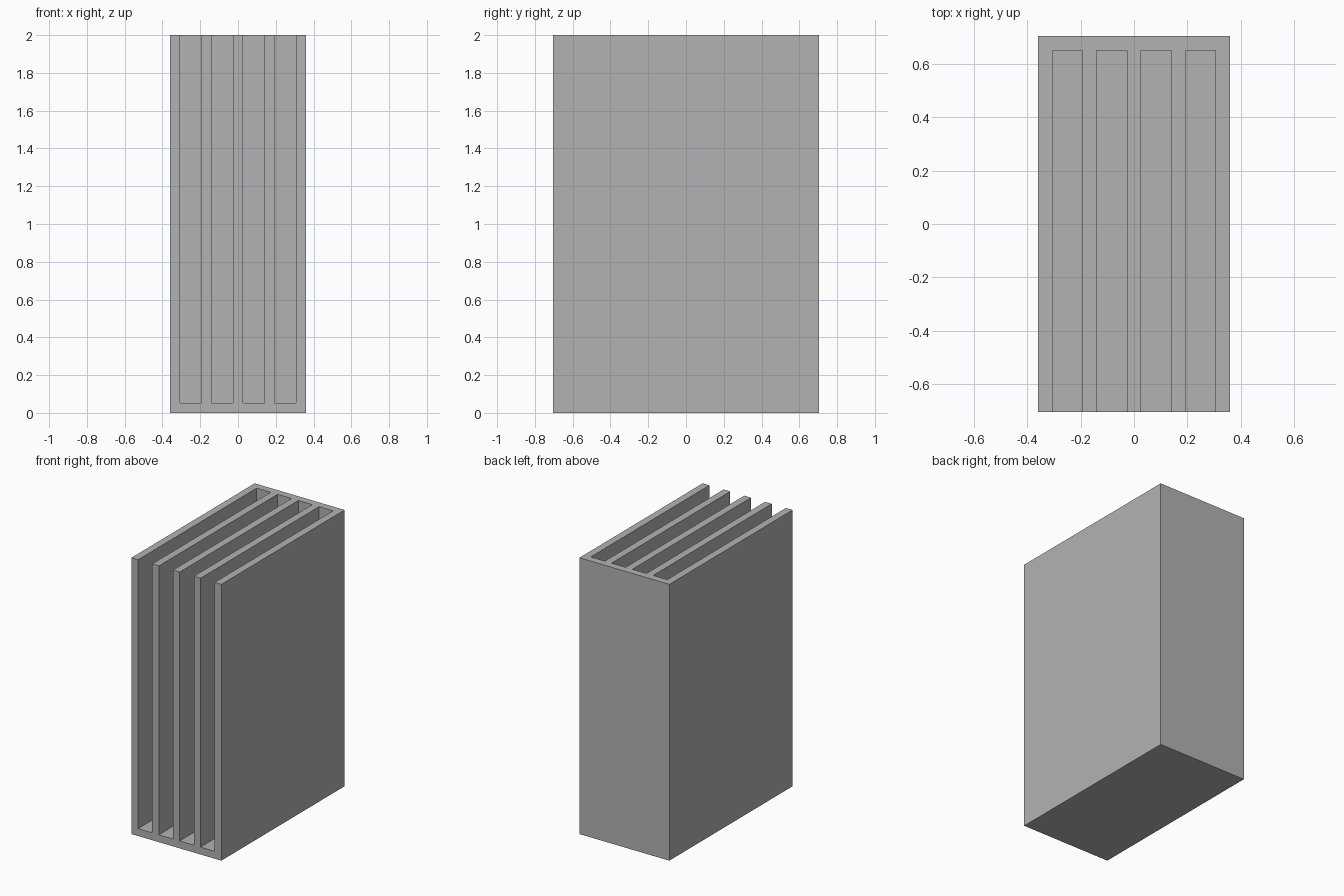
import bpy
from mathutils import Matrix, Vector
import bmesh

WIDTH, DEPTH, HEIGHT = 0.72, 1.41, 2.0
WALL = 0.0535
SLOTS = 4
SLOT_WIDTH = (WIDTH - WALL * (SLOTS + 1)) / SLOTS

default_cube = bpy.data.objects.get("Cube")
if default_cube:
    bpy.data.objects.remove(default_cube, do_unlink=True)


def add_box(bm, low, high):
    low, high = Vector(low), Vector(high)
    matrix = Matrix.Translation((low + high) / 2) @ Matrix.Diagonal((*(high - low), 1))
    bmesh.ops.create_cube(bm, size=1, matrix=matrix)


def box_object(name, boxes):
    bm = bmesh.new()
    for low, high in boxes:
        add_box(bm, low, high)
    mesh = bpy.data.meshes.new(name)
    bm.to_mesh(mesh)
    bm.free()
    obj = bpy.data.objects.new(name, mesh)
    bpy.context.scene.collection.objects.link(obj)
    return obj


# Plain grey material
grey = bpy.data.materials.new("light_grey")
grey.use_nodes = True
colour = (0.45, 0.45, 0.45, 1)
grey.diffuse_color = colour
grey.node_tree.nodes["Principled BSDF"].inputs["Base Color"].default_value = colour

# Solid block
holder = box_object("slotted_holder", [
    ((-WIDTH / 2, -DEPTH / 2, 0), (WIDTH / 2, DEPTH / 2, HEIGHT))])
holder.data.materials.append(grey)

# Slots, open at the front and the top
slots = []
for i in range(SLOTS):
    x = -WIDTH / 2 + WALL + i * (WALL + SLOT_WIDTH)
    slots.append(((x, -DEPTH, WALL),
                  (x + SLOT_WIDTH, DEPTH / 2 - WALL, HEIGHT + 1)))
cutter = box_object("slot_cutter", slots)
cutter.data.materials.append(grey)
cutter.hide_render = True

# Cut the slots, then drop the cutter
cut = holder.modifiers.new("cut_slots", "BOOLEAN")
cut.operation = "DIFFERENCE"
cut.solver = "EXACT"
cut.object = cutter
bpy.context.view_layer.objects.active = holder
bpy.ops.object.modifier_apply(modifier=cut.name)
bpy.data.objects.remove(cutter, do_unlink=True)
